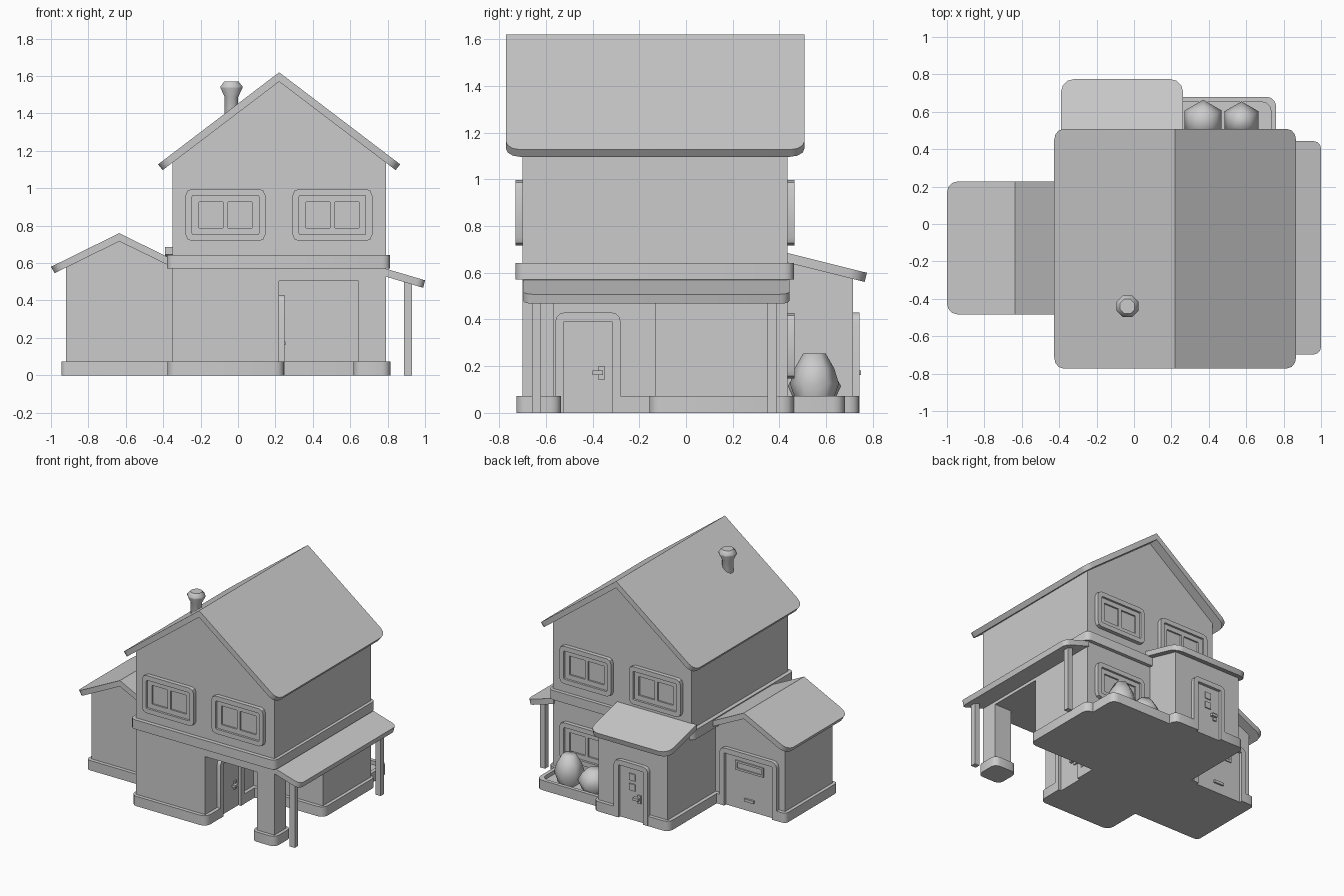
import bpy, bmesh, math
from mathutils import Vector

if "Cube" in bpy.data.objects:
    bpy.data.objects.remove(bpy.data.objects["Cube"])


# ---- helpers ----
def finish(name, bm, angle=35):
    bmesh.ops.recalc_face_normals(bm, faces=bm.faces)
    me = bpy.data.meshes.new(name)
    bm.to_mesh(me)
    bm.free()
    ob = bpy.data.objects.new(name, me)
    bpy.context.collection.objects.link(ob)
    bpy.ops.object.select_all(action='DESELECT')
    ob.select_set(True)
    bpy.context.view_layer.objects.active = ob
    bpy.ops.object.shade_smooth_by_angle(angle=math.radians(angle))
    return ob


# placements: local (u, v, depth w) -> world
def flat(u, v, w): return (u, v, w)
def along_y(u, v, w): return (u, w, v)
def along_x(u, v, w): return (w, u, v)
def front(x, y, z): return lambda u, v, w: (x + u, y - w, z + v)
def back(x, y, z): return lambda u, v, w: (x + u, y + w, z + v)
def east(x, y, z): return lambda u, v, w: (x + w, y + u, z + v)


def prism(name, pts, w0, w1, place=flat, pick=None, radius=0.03, seg=3):
    """Extrude a 2D outline; round the edges chosen by pick(a, b)."""
    bm = bmesh.new()
    f = bm.faces.new([bm.verts.new((u, v, w0)) for u, v in pts])
    g = bmesh.ops.extrude_face_region(bm, geom=[f])
    bmesh.ops.translate(bm, vec=(0, 0, w1 - w0),
                        verts=[v for v in g['geom'] if isinstance(v, bmesh.types.BMVert)])
    if pick:
        es = [e for e in bm.edges if pick(e.verts[0].co, e.verts[1].co)]
        bmesh.ops.bevel(bm, geom=es, offset=radius, segments=seg, affect='EDGES', profile=0.5)
    for v in bm.verts:
        v.co = place(*v.co)
    return finish(name, bm)


def at(*corners):
    """Pick extrusion edges standing on the given outline points."""
    def pick(a, b):
        return (a.xy - b.xy).length < 1e-4 and any((a.xy - Vector(c)).length < 1e-3 for c in corners)
    return pick


def eave(test=lambda u, v: True):
    """Pick the short corner edges through a roof slab's thickness."""
    return lambda a, b: (a - b).length < 0.06 and abs(a.z - b.z) < 1e-4 and test(a.x, a.y)


def rect(u0, v0, u1, v1):
    return [(u0, v0), (u1, v0), (u1, v1), (u0, v1)]


def lathe(name, x, y, profile, sides, turn, angle):
    bm = bmesh.new()
    rings = [[bm.verts.new((x + r * math.cos(turn + i * math.tau / sides),
                            y + r * math.sin(turn + i * math.tau / sides), z))
              for i in range(sides)] for r, z in profile]
    for lo, hi in zip(rings, rings[1:]):
        for i in range(sides):
            j = (i + 1) % sides
            bm.faces.new((lo[i], lo[j], hi[j], hi[i]))
    bm.faces.new(rings[0])
    bm.faces.new(rings[-1])
    finish(name, bm, angle)


def window(name, place):
    w, h = 0.213, 0.14
    bm = bmesh.new()
    f = bm.faces.new([bm.verts.new((u, v, -0.01)) for u, v in rect(-w, -h, w, h)])
    g = bmesh.ops.extrude_face_region(bm, geom=[f])
    bmesh.ops.translate(bm, vec=(0, 0, 0.04),
                        verts=[v for v in g['geom'] if isinstance(v, bmesh.types.BMVert)])
    es = [e for e in bm.edges if (e.verts[0].co.xy - e.verts[1].co.xy).length < 1e-4]
    bmesh.ops.bevel(bm, geom=es, offset=0.035, segments=2, affect='EDGES', profile=0.5)
    top = [q for q in bm.faces if all(v.co.z > 0.029 for v in q.verts)]
    bmesh.ops.inset_region(bm, faces=top, thickness=0.035, use_even_offset=True)
    r = bmesh.ops.extrude_discrete_faces(bm, faces=top)
    bmesh.ops.translate(bm, vec=(0, 0, -0.028), verts=r['faces'][0].verts)
    for v in bm.verts:
        v.co = place(*v.co)
    finish(name + "_frame", bm)
    a, b, c, d = 0.178, 0.105, 0.142, 0.07
    bars = [(-a, d, a, b), (-a, -b, a, -d), (-a, -d, -c, d), (c, -d, a, d), (-0.0125, -d, 0.0125, d)]
    for i, q in enumerate(bars):
        prism(f"{name}_sash_{i}", rect(*q), 0, 0.014, place)


def door(name, place, w, h, jamb, side=1, handle=True):
    i = w - jamb
    prism(name + "_frame", [(-w, 0), (-w, h), (w, h), (w, 0), (i, 0), (i, h - jamb),
                            (-i, h - jamb), (-i, 0)], -0.02, 0.028, place,
          at((-w, h), (w, h)), 0.04)
    prism(name + "_panel", rect(-i, 0, i, h - jamb), -0.02, 0.006, place)
    if handle:
        prism(name + "_handle_plate", rect(0.045 * side, 0.14, 0.072 * side, 0.2), 0, 0.016, place)
        prism(name + "_handle_lever", rect(0.02 * side, 0.163, 0.065 * side, 0.182), 0.012, 0.034, place)


# ---- walls ----
prism("upper_walls", [(-.35, .505), (.79, .505), (.79, 1.16), (.22, 1.597), (-.35, 1.16)],
      -.70, .435, along_y)
prism("lower_walls", [(-.35, -.70), (.22, -.70), (.22, -.13), (.79, -.13), (.79, .435), (-.35, .435)],
      0, .505)
prism("corner_pillar", rect(.645, -.70, .79, -.565), 0, .505)
prism("garage_walls", [(-.92, 0), (-.34, 0), (-.34, .60), (-.635, .738), (-.92, .60)],
      -.41, .15, along_y)
prism("back_room_walls", [(.42, 0), (.715, 0), (.715, .593), (.42, .665)], -.35, .22, along_x)

# ---- plinths, notched where the doors stand ----
prism("main_plinth", [(-.377, -.727), (.247, -.727), (.247, -.56), (.22, -.56), (.22, -.28),
                      (.247, -.28), (.247, -.157), (.815, -.157), (.815, .462), (-.377, .462)],
      0, .073, flat, at((-.377, -.727), (.247, -.727), (.815, -.157), (.815, .462)), .05)
prism("pillar_plinth", rect(.618, -.727, .815, -.535), 0, .073, flat, lambda a, b: abs(a.z - b.z) > .05, .045)
prism("garage_plinth", [(-.945, -.437), (-.34, -.437), (-.34, .177), (-.40, .177), (-.40, .15),
                        (-.87, .15), (-.87, .177), (-.945, .177)],
      0, .073, flat, at((-.945, -.437), (-.945, .177)), .03)
prism("back_room_plinth", [(.247, .42), (.247, .742), (.075, .742), (.075, .715), (-.205, .715),
                           (-.205, .742), (-.377, .742), (-.377, .42)],
      0, .073, flat, at((.247, .742), (-.377, .742)), .045)
prism("floor_band", rect(-.38, -.73, .813, .462), .572, .642, flat,
      lambda a, b: abs(a.z - b.z) > .05, .04)

# ---- roofs ----
prism("main_roof", [(.22, 1.62), (.867, 1.128), (.843, 1.097), (.22, 1.57), (-.403, 1.097), (-.427, 1.128)],
      -.772, .508, along_y, eave(), .06)
prism("garage_roof", [(-.635, .76), (-.355, .622), (-.355, .58), (-.635, .716), (-.98, .546), (-1.0, .58)],
      -.483, .227, along_y, eave(lambda u, v: u < -.9), .06)
prism("back_room_roof", [(.43, .686), (.775, .6), (.765, .561), (.43, .645)],
      -.39, .262, along_x, eave(lambda u, v: u > .7), .07)
prism("side_canopy", [(.78, .573), (1.0, .508), (.99, .468), (.78, .531)],
      -.697, .443, along_y, eave(lambda u, v: u > .9), .04)
for n, y in (("front", -.64), ("back", .37)):
    prism(f"canopy_post_{n}", rect(.888, y - .02, .93, y + .02), 0, .505)

# ---- windows and doors ----
for n, x in (("left", -.067), ("right", .505)):
    window(f"front_window_{n}", front(x, -.70, .857))
    window(f"back_window_{n}", back(x, .435, .857))
window("back_window_lower", back(.505, .435, .287))

door("porch_door", east(.22, -.42, 0), .14, .43, .038)
rear = back(-.065, .715, 0)
door("back_door", rear, .14, .43, .038, -1)
for i, v in enumerate((.22, .295)):
    prism(f"back_door_light_{i}", rect(-.025, v, .025, v + .05), 0, .014, rear)
gar = back(-.635, .15, 0)
door("garage_door", gar, .235, .43, .038, handle=False)
slot = [(-.115, .285), (.115, .285), (.115, .355), (-.115, .355),
        (-.115, .34), (.1, .34), (.1, .3), (-.1, .3), (-.1, .34), (-.115, .34)]
prism("garage_door_light", slot, 0, .014, gar)
prism("garage_door_handle", rect(-.04, .07, .04, .09), 0, .02, gar)

# ---- chimney ----
lathe("chimney", -.035, -.44, [(.039, 1.3), (.039, 1.488), (.063, 1.535), (.063, 1.545), (.042, 1.57)],
      8, math.pi / 8, 46)

# ---- planter with two shrubs ----
prism("planter_rim", [(.2, .43), (.2, .68), (.76, .68), (.76, .43), (.733, .43), (.733, .653), (.22, .653), (.22, .43)],
      0, .073, flat, at((.76, .68), (.733, .653)), .05)
prism("planter_soil", rect(.2, .43, .74, .66), 0, .045)
lathe("shrub_short", .37, .55, [(.08, .04), (.114, .115), (.085, .165), (.05, .2)], 6, math.pi / 2, 65)
lathe("shrub_tall", .575, .55, [(.075, .04), (.105, .125), (.085, .19), (.048, .255)], 6, math.pi / 2, 65)
